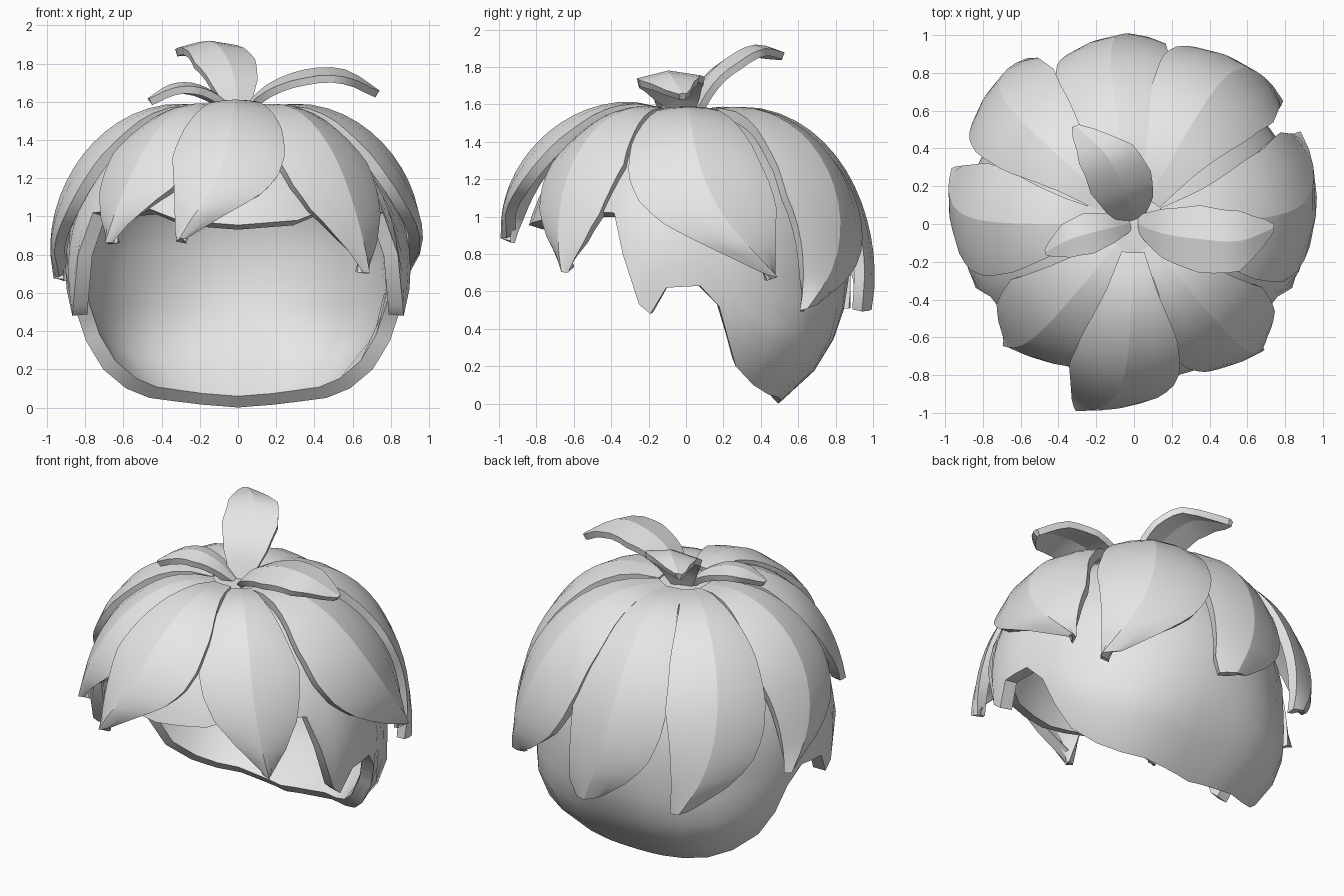
import bpy, bmesh, math
from mathutils import Vector

if "Cube" in bpy.data.objects:
    bpy.data.objects.remove(bpy.data.objects["Cube"])

mat = bpy.data.materials.new("light_grey")
mat.diffuse_color = (0.8, 0.8, 0.8, 1)
mat.use_nodes = True
mat.node_tree.nodes["Principled BSDF"].inputs["Base Color"].default_value = mat.diffuse_color


def lerp(table, t):
    """Piecewise linear lookup in (key, value) pairs."""
    for (a, p), (b, q) in zip(table, table[1:]):
        if t <= b:
            return p + (q - p) * (t - a) / (b - a)
    return table[-1][1]


def finish(name, rows, thickness, ridge=None, closed=False):
    """Skin a grid of points, thicken it inward and shade it."""
    bm = bmesh.new()
    grid = [[bm.verts.new(p) for p in row] for row in rows]
    n = len(rows[0])
    for a, b in zip(grid, grid[1:]):
        for j in range(n if closed else n - 1):
            k = (j + 1) % n
            bm.faces.new((a[j], b[j], b[k], a[k]))
    if closed:
        bm.faces.new(grid[0])
    bm.normal_update()
    # outer side faces away from the head
    mid = Vector((0, 0, 0.7))
    if sum((f.normal.dot(f.calc_center_median() - mid) for f in bm.faces)) < 0:
        bmesh.ops.reverse_faces(bm, faces=bm.faces[:])
    if closed:
        bmesh.ops.recalc_face_normals(bm, faces=bm.faces[:])
    if ridge is not None:
        for a, b in zip(grid, grid[1:]):
            bm.edges.get((a[ridge], b[ridge])).smooth = False
    me = bpy.data.meshes.new(name)
    bm.to_mesh(me)
    bm.free()
    me.materials.append(mat)
    ob = bpy.data.objects.new(name, me)
    bpy.context.collection.objects.link(ob)
    bpy.ops.object.select_all(action='DESELECT')
    ob.select_set(True)
    bpy.context.view_layer.objects.active = ob
    mod = ob.modifiers.new("thick", 'SOLIDIFY')
    mod.thickness = thickness
    mod.offset = -1
    bpy.ops.object.modifier_apply(modifier="thick")
    bpy.ops.object.shade_smooth_by_angle(angle=math.radians(35))
    return ob


# --- head cap: rounded shell whose lower edge height varies with the angle from the front
EDGE = [(0, .955), (21, .98), (33, 1.04), (62, 1.02), (67, .8), (73, .53), (77, .48),
        (83, .62), (95, .63), (102, .52), (106, .35), (111, .2), (122, .1), (134, .05),
        (160, .015), (180, .0)]
angles = [0, 10, 21, 33, 48, 62, 67, 73, 77, 83, 89, 95, 102, 106, 111, 122, 134, 147, 160, 170, 180]
angles += [360 - a for a in angles[-2:0:-1]]


def cap_point(deg, z):
    r = .87 * max(0, 1 - ((z - .72) / .85) ** 2) ** .45
    n = 2 + max(0, min(1, (.6 - z) / .4))            # squarer towards the bottom
    s, c = math.sin(math.radians(deg)), -math.cos(math.radians(deg))
    k = r / (abs(s) ** n + abs(c) ** n) ** (1 / n)
    wide = 1.02 + .03 * max(0, min(1, .5 - 3 * c))    # cheek lobes flare out slightly
    return (k * s * wide, k * c, z)


cap_rows = []
for i in range(1, 15):
    t = i / 14
    cap_rows.append([cap_point(a, 1.57 - (1.57 - lerp(EDGE, min(a, 360 - a))) * t ** 1.6)
                     for a in angles])
finish("head_cap", cap_rows, .08, closed=True)

# --- large petals draped over the cap
V = [-1, -.55, 0, .55, 1]
ROOT = [(0, .1), (.12, .3), (.35, .74)]
ROUND = ROOT + [(.55, .96), (.7, 1), (.83, .9), (.93, .62), (1, .1)]
BLUNT = ROOT + [(.55, .95), (.7, 1), (.83, .94), (.93, .74), (1, .3)]
POINTED = ROOT + [(.5, 1), (.62, 1), (.75, .86), (.88, .52), (1, .05)]


def petal(name, shape, azimuth, bend, half_width, reach, radius, lift=0):
    """Leaf on a bulged dome; its tip swings sideways by bend and forms a corner there."""
    a = math.radians(azimuth)
    d = Vector((math.cos(a), math.sin(a), 0))
    s = Vector((-math.sin(a), math.cos(a), 0))
    up = Vector((0, 0, 1))
    rows = []
    for i in range(17):
        t = i / 16
        al = math.radians(4 + (reach - 4) * t)
        mid, w = bend * t ** 4, half_width * lerp(shape, t)
        lim = max(half_width, abs(bend)) + .5
        lo, hi = max(mid - w, -lim), min(mid + w, lim)
        row = []
        for v in V:
            be = math.radians(mid + (hi - mid) * v if v > 0 else mid + (mid - lo) * v)
            # the blunt end slopes down towards the tip corner
            av = al - math.radians(5 * t ** 6 * lerp(shape, t) * (1 - v * math.copysign(1, bend)))
            p = (up * math.cos(av) + d * math.sin(av)) * math.cos(be) + s * math.sin(be)
            h = math.hypot(p.x, p.y) ** -.27
            drop = 1 - .04 * abs(v) ** 1.5 * min(1, 3 * t)   # edges lie lower than the ridge
            row.append((p.x * h * radius * drop, p.y * h * radius * drop,
                        .70 + lift + p.z * .93 * drop - .06 * (1 - t) ** 12))
        rows.append(row)
    finish(name, rows, .06, ridge=2)


for spec in [("front_petal", ROUND, -92, -15, 16.5, 80, 1.05, .02),
             ("front_right_petal", POINTED, -50, 6, 17.5, 90, .96),
             ("right_petal", ROUND, 2, 27, 22.5, 92, 1.01),
             ("back_right_petal", BLUNT, 60, -20, 20.5, 104, 1.04),
             ("back_petal", BLUNT, 99, -11, 18.5, 104, 1.01),
             ("back_left_petal", BLUNT, 138, -15, 17.5, 103, 1.06),
             ("left_petal", ROUND, 180, -17, 18, 92, 1.01),
             ("front_left_petal", POINTED, 230, -7, 17.5, 80, .96)]:
    petal(*spec)


# --- small crown leaves sprouting from the top
def sprout(name, mid, widths, side):
    side = Vector(side).normalized()
    mid = [Vector(p) for p in mid]
    rows, n = [], 12
    for i in range(n + 1):
        u = i / n * (len(mid) - 1)
        k = min(int(u), len(mid) - 2)
        f = u - k
        # Catmull-Rom path through the midline points
        p0, p1, p2, p3 = mid[max(k - 1, 0)], mid[k], mid[k + 1], mid[min(k + 2, len(mid) - 1)]
        p = .5 * (2 * p1 + (p2 - p0) * f + (2 * p0 - 5 * p1 + 4 * p2 - p3) * f * f
                  + (3 * p1 - p0 - 3 * p2 + p3) * f ** 3)
        w = lerp(list(enumerate(widths)), u)
        rows.append([p + side * w * v - Vector((0, 0, .2 * w * abs(v))) for v in V])
    finish(name, rows, .04, ridge=2)


sprout("tall_back_leaf",
       [(0, .02, 1.55), (-.02, .1, 1.73), (-.07, .22, 1.85), (-.15, .37, 1.92), (-.31, .52, 1.88)],
       [.05, .13, .17, .15, .02], (.93, .35, .05))
sprout("right_leaf",
       [(.02, 0, 1.56), (.15, -.05, 1.69), (.35, -.08, 1.77), (.56, -.09, 1.77), (.74, -.02, 1.66)],
       [.04, .13, .18, .16, .02], (0, 1, .05))
sprout("left_leaf",
       [(-.02, 0, 1.56), (-.12, -.02, 1.65), (-.24, -.05, 1.7), (-.36, -.09, 1.69), (-.47, -.15, 1.62)],
       [.03, .08, .11, .09, .015], (-.25, 1, 0))
